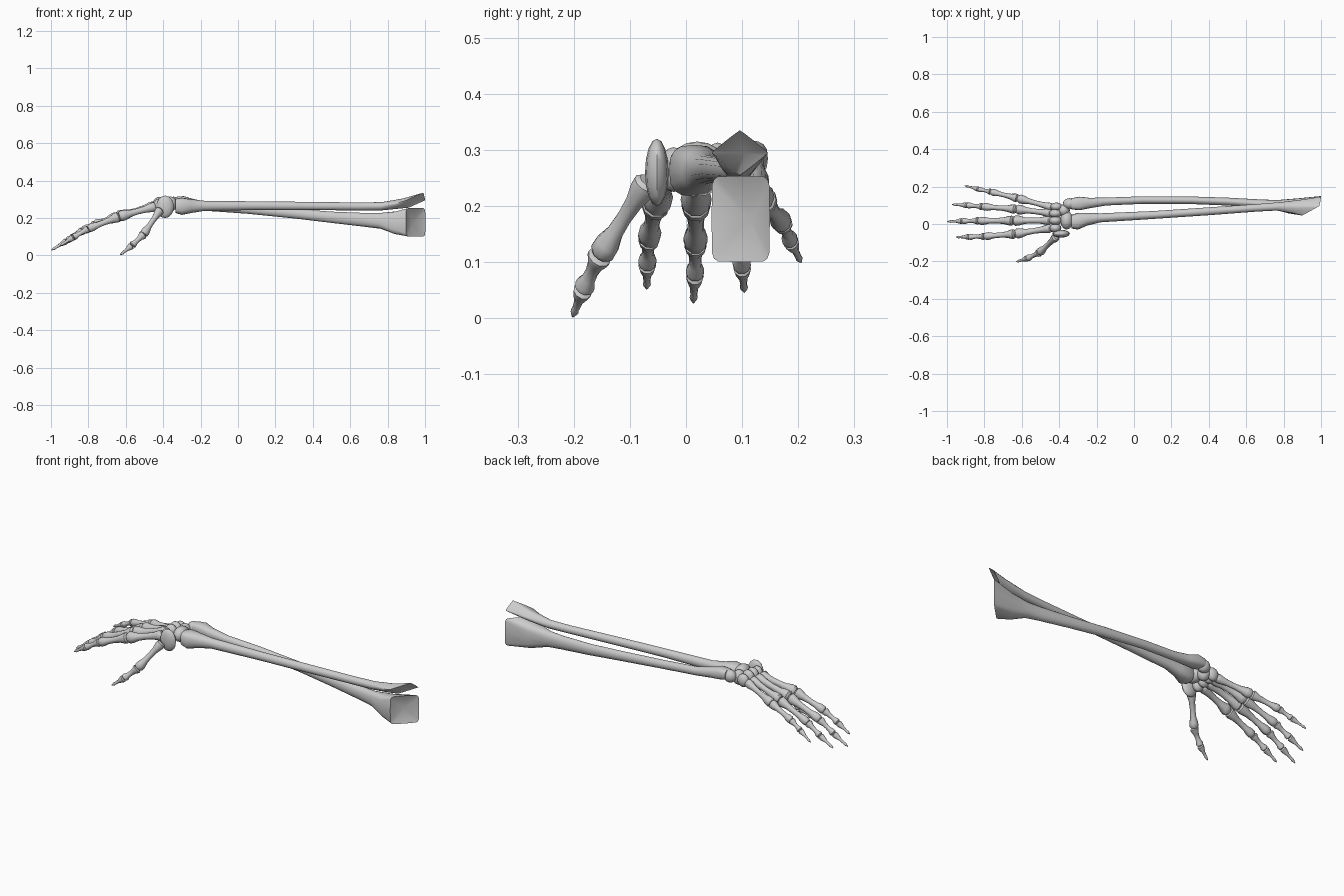
import bpy, bmesh, math
from mathutils import Vector

mat = bpy.data.materials.new("bone grey")
mat.diffuse_color = (0.6, 0.6, 0.6, 1)


def finish(name, bm, angle=40):
    bmesh.ops.recalc_face_normals(bm, faces=bm.faces)
    me = bpy.data.meshes.new(name)
    bm.to_mesh(me)
    bm.free()
    me.materials.append(mat)
    ob = bpy.data.objects.new(name, me)
    bpy.context.collection.objects.link(ob)
    bpy.ops.object.select_all(action='DESELECT')
    ob.select_set(True)
    bpy.context.view_layer.objects.active = ob
    bpy.ops.object.shade_smooth_by_angle(angle=math.radians(angle))
    return ob


def loft(name, rings, sink=0.0):
    """Skin a list of point rings; sink hollows the last cap."""
    bm = bmesh.new()
    vs = [[bm.verts.new(p) for p in r] for r in rings]
    n = len(vs[0])
    for a, b in zip(vs, vs[1:]):
        for i in range(n):
            bm.faces.new((a[i], a[(i + 1) % n], b[(i + 1) % n], b[i]))
    bm.faces.new(vs[0])
    if sink:
        c = sum((v.co for v in vs[-1]), Vector()) / n
        mid = bm.verts.new(c - Vector((sink, -sink, 0)))
        for i in range(n):
            bm.faces.new((vs[-1][i], vs[-1][(i + 1) % n], mid))
    else:
        bm.faces.new(vs[-1])
    return finish(name, bm)


def section(x, y, z, ry, rz, p=1.0, sy=0.0, sz=0.0, n=16):
    """Cross-section facing x; p squares it off, sy and sz slant it."""
    pts = []
    for i in range(n):
        t = 2 * math.pi * i / n
        c, s = math.cos(t), math.sin(t)
        dy = ry * math.copysign(abs(c) ** p, c)
        dz = rz * math.copysign(abs(s) ** p, s)
        pts.append(Vector((x + sy * dy + sz * dz, y + dy, z + dz)))
    return pts


# Long forearm bones: x, y, z, half width, half height, squareness, slants
ULNA = [
    (-.335, .108, .287, .030, .026, .7), (-.29, .110, .285, .036, .032, .7),
    (-.24, .112, .274, .028, .028, .9), (-.15, .120, .260, .021, .023),
    (.05, .128, .246, .020, .023), (.30, .127, .224, .020, .026),
    (.50, .120, .204, .021, .030), (.68, .108, .190, .023, .037),
    (.76, .102, .185, .026, .042, .9, .2), (.85, .097, .174, .040, .062, .6, .6),
    (.95, .0975, .177, .052, .077, .25, 1.0)]
RADIUS = [
    (-.335, .012, .265, .036, .038, .7), (-.30, .015, .263, .045, .046, .7),
    (-.25, .026, .264, .034, .037, .9), (-.18, .033, .265, .024, .027),
    (.10, .048, .266, .021, .023), (.40, .068, .264, .021, .022),
    (.65, .086, .262, .020, .021), (.77, .094, .263, .022, .022, 1, .3),
    (.87, .094, .277, .036, .027, 1.3, .7, .4),
    (.95, .096, .295, .050, .040, 1.9, 1.0, 1.0)]
loft("ulna", [section(*s) for s in ULNA], sink=.018)
loft("radius", [section(*s) for s in RADIUS], sink=.008)

# Wrist bones: centre and half sizes
WRIST = [
    (-.345, .108, .280, .036, .030, .034), (-.36, .020, .275, .035, .050, .040),
    (-.375, .072, .268, .032, .034, .040), (-.39, -.052, .260, .047, .021, .060),
    (-.42, -.022, .265, .032, .026, .040), (-.42, .018, .272, .035, .025, .040),
    (-.42, .056, .275, .035, .024, .038), (-.415, .092, .268, .033, .023, .035)]
for i, (x, y, z, a, b, c) in enumerate(WRIST):
    bm = bmesh.new()
    bmesh.ops.create_uvsphere(bm, u_segments=12, v_segments=8, radius=1)
    for v in bm.verts:
        v.co = Vector((x + v.co.x * a, y + v.co.y * b, z + v.co.z * c))
    finish(f"wrist_bone_{i + 1}", bm, 50)

# Knuckled bone profiles: position along the bone, size relative to end radius
KNUCKLED = [(0, .65), (.04, .95), (.12, .95), (.28, .68), (.5, .58),
            (.7, .66), (.85, .97), (.95, 1.0), (1, .7)]
TIP = [(0, .65), (.06, 1), (.2, .9), (.45, .5), (.72, .42), (.82, .5), (1, .12)]


def bone(name, a, b, r0, r1, profile, n=10):
    a, b = Vector(a), Vector(b)
    d = (b - a).normalized()
    side = d.cross(Vector((0, 0, 1))).normalized()
    up = side.cross(d)
    rings = []
    for t, k in profile:
        r = (r0 + (r1 - r0) * t) * k
        c = a.lerp(b, t)
        rings.append([c + side * (r * math.cos(2 * math.pi * i / n))
                      + up * (1.12 * r * math.sin(2 * math.pi * i / n))
                      for i in range(n)])
    loft(name, rings)


# Joints of each digit from wrist to tip, and the radius at each joint
DIGITS = {
    "little_finger": ([(-.435, .088, .262), (-.62, .137, .213), (-.765, .172, .170),
                       (-.83, .186, .138), (-.905, .205, .100)],
                      [.022, .024, .018, .014, .012]),
    "ring_finger": ([(-.44, .057, .267), (-.63, .079, .212), (-.81, .093, .140),
                     (-.89, .100, .092), (-.972, .104, .047)],
                    [.023, .026, .020, .016, .014]),
    "middle_finger": ([(-.445, .019, .267), (-.645, .018, .208), (-.83, .017, .133),
                       (-.915, .016, .078), (-.998, .013, .028)],
                      [.024, .028, .021, .016, .014]),
    "index_finger": ([(-.44, -.022, .262), (-.635, -.053, .208), (-.80, -.066, .143),
                      (-.88, -.069, .097), (-.952, -.070, .053)],
                     [.024, .027, .020, .016, .014]),
    "thumb": ([(-.415, -.068, .245), (-.505, -.153, .112), (-.568, -.183, .052),
               (-.63, -.202, .003)],
              [.023, .022, .017, .014]),
}
for name, (joints, radii) in DIGITS.items():
    last = len(joints) - 2
    for i in range(last + 1):
        bone(f"{name}_bone_{i + 1}", joints[i], joints[i + 1], radii[i], radii[i + 1],
             TIP if i == last else KNUCKLED)
